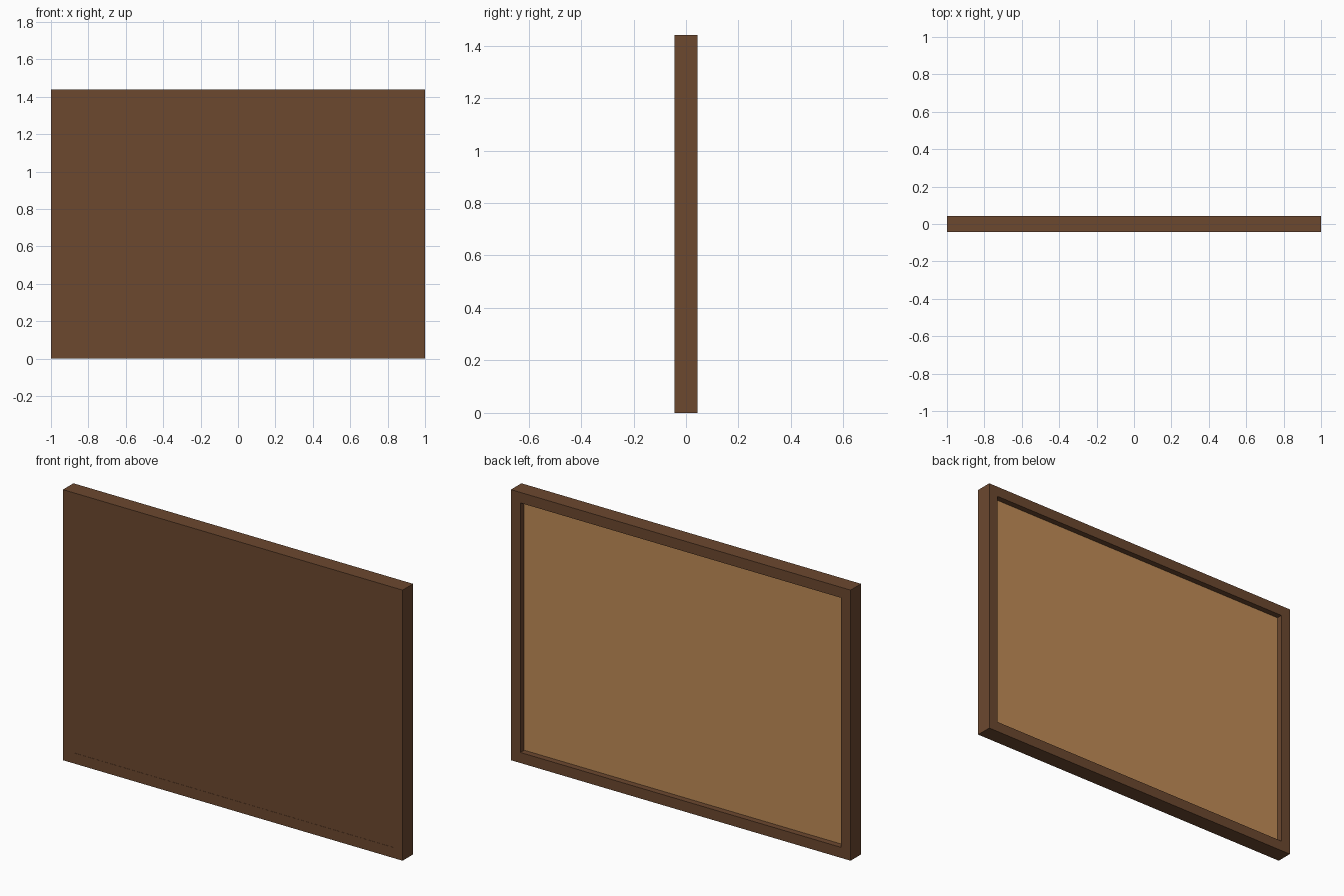
import bpy, bmesh

if "Cube" in bpy.data.objects:
    bpy.data.objects.remove(bpy.data.objects["Cube"])

W, H, D = 1.0, 1.44, 0.044   # half width, full height, half depth
F = 0.056                    # frame bar width
RECESS = 0.032               # depth of the cork below the back rim


def srgb(r, g, b):
    def lin(c):
        c /= 255
        return c / 12.92 if c <= 0.04045 else ((c + 0.055) / 1.055) ** 2.4
    return (lin(r), lin(g), lin(b), 1.0)


def material(name, rgb):
    m = bpy.data.materials.new(name)
    m.diffuse_color = srgb(*rgb)
    m.use_nodes = True
    m.node_tree.nodes["Principled BSDF"].inputs["Base Color"].default_value = m.diffuse_color
    return m


wood = material("dark brown wood", (108, 72, 47))
cork = material("tan cork", (192, 140, 86))


def prism(name, outline, y0, y1, mat):
    """Extrude an x-z outline from y0 to y1."""
    bm = bmesh.new()
    face = bm.faces.new([bm.verts.new((x, y0, z)) for x, z in outline])
    new = bmesh.ops.extrude_face_region(bm, geom=[face])["geom"]
    for v in new:
        if isinstance(v, bmesh.types.BMVert):
            v.co.y = y1
    bmesh.ops.recalc_face_normals(bm, faces=bm.faces[:])
    me = bpy.data.meshes.new(name)
    bm.to_mesh(me)
    bm.free()
    me.materials.append(mat)
    ob = bpy.data.objects.new(name, me)
    bpy.context.collection.objects.link(ob)
    return ob


def rect(inset):
    x = W - inset
    return [(-x, inset), (x, inset), (x, H - inset), (-x, H - inset)]


# Four mitred frame bars
outer, inner = rect(0), rect(F)
for i, name in enumerate(("bottom_bar", "right_bar", "top_bar", "left_bar")):
    j = (i + 1) % 4
    prism("frame_" + name, [outer[i], outer[j], inner[j], inner[i]], -D, D, wood)

# Wooden board almost flush with the front, cork sheet recessed in the back
mid = D - RECESS - 0.01
prism("backing_board", rect(F), -D + 0.001, mid, wood)
prism("cork_sheet", rect(F), mid, D - RECESS, cork)
